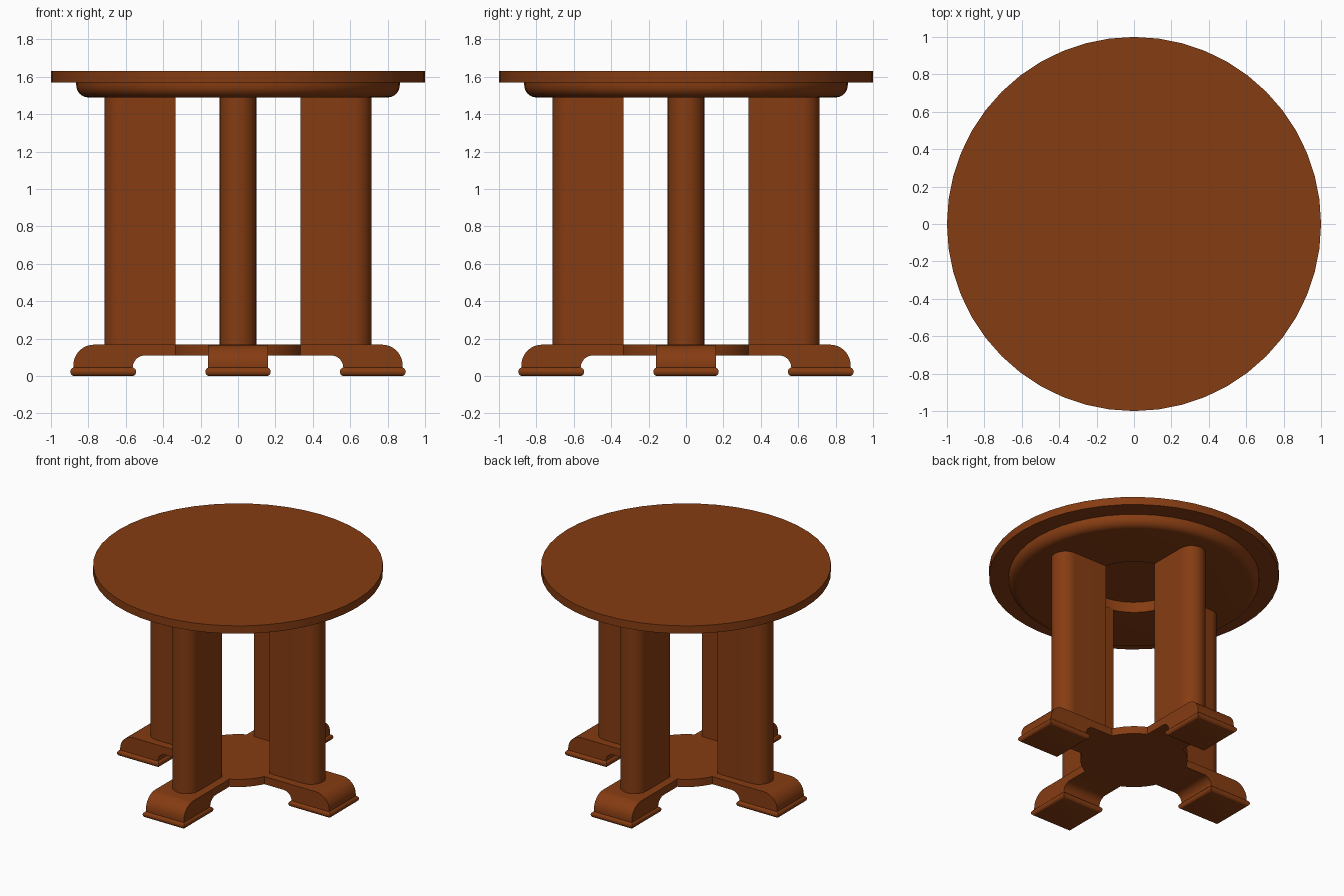
import bpy, bmesh, math
from mathutils import Matrix, Vector

if "Cube" in bpy.data.objects:
    bpy.data.objects.remove(bpy.data.objects["Cube"])

wood = bpy.data.materials.new("brown_wood")
wood.diffuse_color = (0.235, 0.045, 0.006, 1.0)
wood.use_nodes = True
wood.node_tree.nodes["Principled BSDF"].inputs["Base Color"].default_value = wood.diffuse_color


def finish(name, bm, turn=0.0):
    """Turn the part about the table axis and make it an object."""
    bm.transform(Matrix.Rotation(turn, 4, 'Z'))
    bmesh.ops.recalc_face_normals(bm, faces=bm.faces)
    for f in bm.faces:
        f.smooth = True
    me = bpy.data.meshes.new(name)
    bm.to_mesh(me)
    bm.free()
    me.set_sharp_from_angle(angle=math.radians(35))
    me.materials.append(wood)
    ob = bpy.data.objects.new(name, me)
    bpy.context.collection.objects.link(ob)
    return ob


def arc(cx, cy, r, a0, a1, n=8):
    angles = [math.radians(a0 + (a1 - a0) * i / n) for i in range(n + 1)]
    return [(cx + r * math.cos(a), cy + r * math.sin(a)) for a in angles]


def extrude(points, vec):
    """Solid made by sweeping a flat outline along vec."""
    bm = bmesh.new()
    face = bm.faces.new([bm.verts.new(p) for p in points])
    res = bmesh.ops.extrude_face_region(bm, geom=[face])
    verts = [g for g in res["geom"] if isinstance(g, bmesh.types.BMVert)]
    bmesh.ops.translate(bm, vec=Vector(vec), verts=verts)
    return bm


def loft(rings, closed=False):
    """Skin a stack of equal rings, capped or joined end to end."""
    bm = bmesh.new()
    rows = [[bm.verts.new(p) for p in ring] for ring in rings]
    pairs = list(zip(rows, rows[1:])) + ([(rows[-1], rows[0])] if closed else [])
    for a, b in pairs:
        for i in range(len(a)):
            j = (i + 1) % len(a)
            bm.faces.new((a[i], a[j], b[j], b[i]))
    if not closed:
        bm.faces.new(rows[0])
        bm.faces.new(rows[-1])
    return bm


def circle(r, z, n=48):
    return [(r * math.cos(2 * math.pi * i / n), r * math.sin(2 * math.pi * i / n), z)
            for i in range(n)]


# Round top
finish("tabletop", loft([circle(1.0, 1.57), circle(1.0, 1.63)]))

# Rounded ring under the top, open in the middle
ring = [(0.35, 1.57), (0.35, 1.49)] + arc(0.80, 1.555, 0.065, -90, 0) + [(0.865, 1.57)]
finish("apron_ring", loft([circle(r, z) for r, z in ring], closed=True))

# Central disc of the base
finish("base_disc", loft([circle(0.37, 0.11), circle(0.37, 0.168)]))

for k, side in enumerate(("right", "back", "left", "front")):
    turn = k * math.pi / 2

    # Upright slab with a round outer edge
    plan = [(0.335, -0.098)] + arc(0.617, 0, 0.098, -90, 90, 16) + [(0.335, 0.098)]
    finish(side + "_leg", extrude([(x, y, 0.16) for x, y in plan], (0, 0, 1.335)), turn)

    # Arm and foot with an arched underside
    outline = ([(0.334, 0.168), (0.334, 0.11)] + arc(0.498, 0.045, 0.065, 90, 0)
               + [(0.88, 0.045)] + arc(0.77, 0.058, 0.11, 0, 90))
    finish(side + "_foot", extrude([(x, -0.16, z) for x, z in outline], (0, 0.32, 0)), turn)

    # Bullnose pad below the foot
    rings = []
    for out, z in arc(0, 0.023, 0.023, -90, 90, 10):
        x0, x1, w = 0.568 - out, 0.874 + out, 0.152 + out
        rings.append([(x0, -w, z), (x1, -w, z), (x1, w, z), (x0, w, z)])
    finish(side + "_foot_pad", loft(rings), turn)
